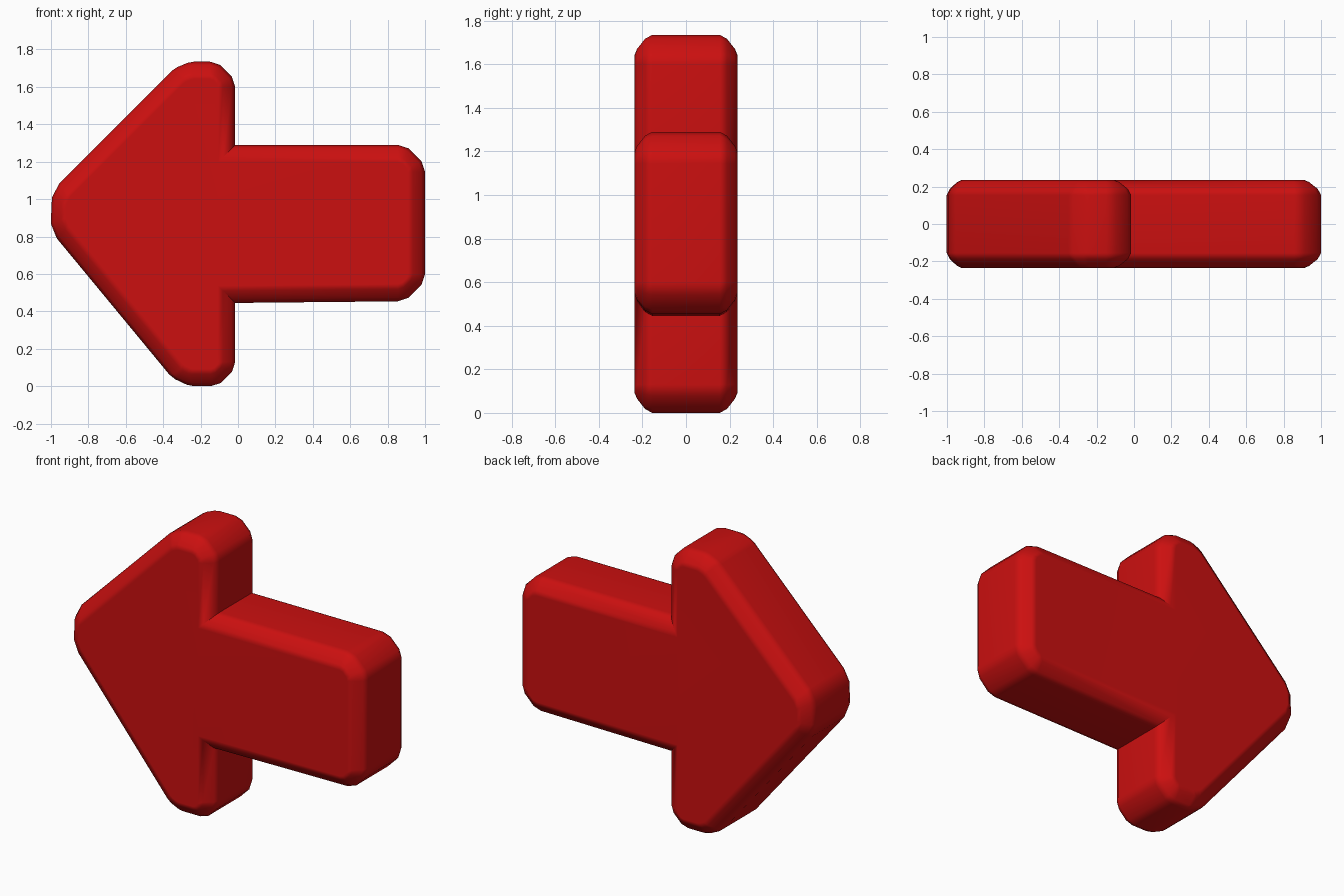
import bpy, bmesh, math
from mathutils import Vector

if "Cube" in bpy.data.objects:
    bpy.data.objects.remove(bpy.data.objects["Cube"])

# Sharp arrow outline (x, z, corner cut), counter-clockwise seen from the front
OUTLINE = [(-1.096, 0.944, 0.20), (-0.316, 0.0, 0.08), (-0.015, 0.0, 0.13),
           (-0.015, 0.445, 0), (1.0, 0.455, 0.145), (1.0, 1.29, 0.145),
           (-0.015, 1.29, 0), (-0.015, 1.735, 0.135), (-0.305, 1.735, 0.07)]
# Edge bevel steps (inset, y)
BEVEL = [(0.0, 0.155), (0.018, 0.188), (0.065, 0.225), (0.092, 0.236)]


def ring(inset):
    """Outline moved inward, with softened chamfers on the outer corners."""
    n, pts = len(OUTLINE), []
    for i, (x, z, cut) in enumerate(OUTLINE):
        p = Vector((x, z))
        to_prev = (Vector(OUTLINE[i - 1][:2]) - p).normalized()
        to_next = (Vector(OUTLINE[(i + 1) % n][:2]) - p).normalized()
        n1 = Vector((to_prev.y, -to_prev.x))
        n2 = Vector((-to_next.y, to_next.x))
        p = p + (n1 + n2) * (inset / (1 + n1.dot(n2)))
        if cut == 0:
            pts.append(p)
            continue
        c = max(cut - inset, 0.035)
        for a, b in ((1, 0), (0.6, 0.13), (0.13, 0.6), (0, 1)):
            pts.append(p + to_prev * (a * c) + to_next * (b * c))
    return pts


# Arrow body: stacked rings from front to back, closed by flat faces
bm = bmesh.new()
levels = [(d, -y) for d, y in reversed(BEVEL)] + BEVEL
rings = [[bm.verts.new((p.x, y, p.y)) for p in ring(d)] for d, y in levels]
for a, b in zip(rings, rings[1:]):
    for i in range(len(a)):
        j = (i + 1) % len(a)
        bm.faces.new((a[i], a[j], b[j], b[i]))
bm.faces.new(rings[0])
bm.faces.new(rings[-1])
bmesh.ops.recalc_face_normals(bm, faces=bm.faces)
mesh = bpy.data.meshes.new("arrow")
bm.to_mesh(mesh)
bm.free()
arrow = bpy.data.objects.new("arrow", mesh)
bpy.context.collection.objects.link(arrow)

# Red colour
red = bpy.data.materials.new("red")
red.diffuse_color = (0.6, 0.005, 0.005, 1)
red.use_nodes = True
red.node_tree.nodes["Principled BSDF"].inputs["Base Color"].default_value = red.diffuse_color
mesh.materials.append(red)

# Smooth bevels, flat large faces
bpy.context.view_layer.objects.active = arrow
arrow.select_set(True)
bpy.ops.object.shade_smooth_by_angle(angle=math.radians(50))
mod = arrow.modifiers.new("even_shading", 'WEIGHTED_NORMAL')
mod.keep_sharp = True
